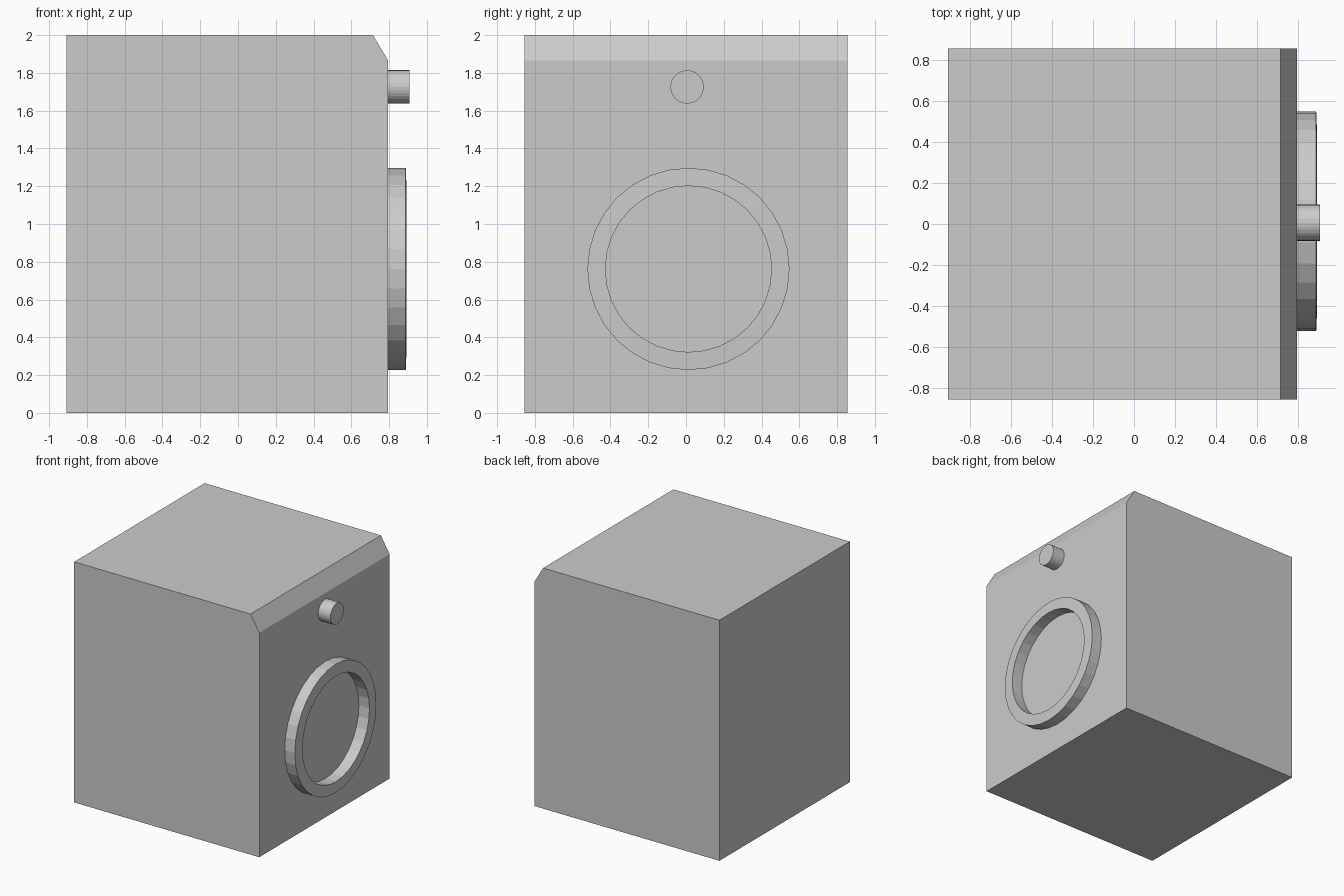
import bpy, bmesh
from math import sin, cos, pi

if "Cube" in bpy.data.objects:
    bpy.data.objects.remove(bpy.data.objects["Cube"])


def make_object(name, bm):
    bmesh.ops.recalc_face_normals(bm, faces=bm.faces)
    mesh = bpy.data.meshes.new(name)
    bm.to_mesh(mesh)
    bm.free()
    obj = bpy.data.objects.new(name, mesh)
    bpy.context.collection.objects.link(obj)
    return obj


def extrude_profile(name, profile, half_width):
    """Extrude an (x, z) profile symmetrically along y."""
    bm = bmesh.new()
    face = bm.faces.new([bm.verts.new((x, -half_width, z)) for x, z in profile])
    new = bmesh.ops.extrude_face_region(bm, geom=[face])["geom"]
    verts = [v for v in new if isinstance(v, bmesh.types.BMVert)]
    bmesh.ops.translate(bm, verts=verts, vec=(0, 2 * half_width, 0))
    if not any(f.normal.y < 0 and len(f.verts) == len(profile)
               and all(v.co.y < 0 for v in f.verts) for f in bm.faces):
        near = [v for v in bm.verts if v.co.y < 0]
        if not any(all(v in near for v in f.verts) for f in bm.faces):
            bmesh.ops.holes_fill(bm, edges=bm.edges, sides=0)
    return make_object(name, bm)


def lathe_x(name, profile, cy, cz, sides=32, cap=False):
    """Revolve an (x, radius) profile about an axis parallel to x."""
    bm = bmesh.new()
    rings = [[bm.verts.new((x, cy + r * cos(2 * pi * i / sides),
                            cz + r * sin(2 * pi * i / sides)))
              for i in range(sides)] for x, r in profile]
    pairs = list(zip(rings, rings[1:]))
    if cap:
        bm.faces.new(rings[0])
        bm.faces.new(rings[-1])
    else:
        pairs.append((rings[-1], rings[0]))
    for a, b in pairs:
        for i in range(sides):
            j = (i + 1) % sides
            bm.faces.new((a[i], a[j], b[j], b[i]))
    return make_object(name, bm)


# Cabinet with a sloped upper front edge
extrude_profile("cabinet", [(-0.907, 0), (0.795, 0), (0.795, 1.865),
                            (0.715, 2), (-0.907, 2)], 0.856)

# Raised round door rim
lathe_x("door_rim", [(0.793, 0.535), (0.888, 0.535),
                     (0.892, 0.44), (0.793, 0.44)], 0.013, 0.762)

# Control knob
lathe_x("control_knob", [(0.79, 0.088), (0.907, 0.088)], 0.006, 1.726, cap=True)
